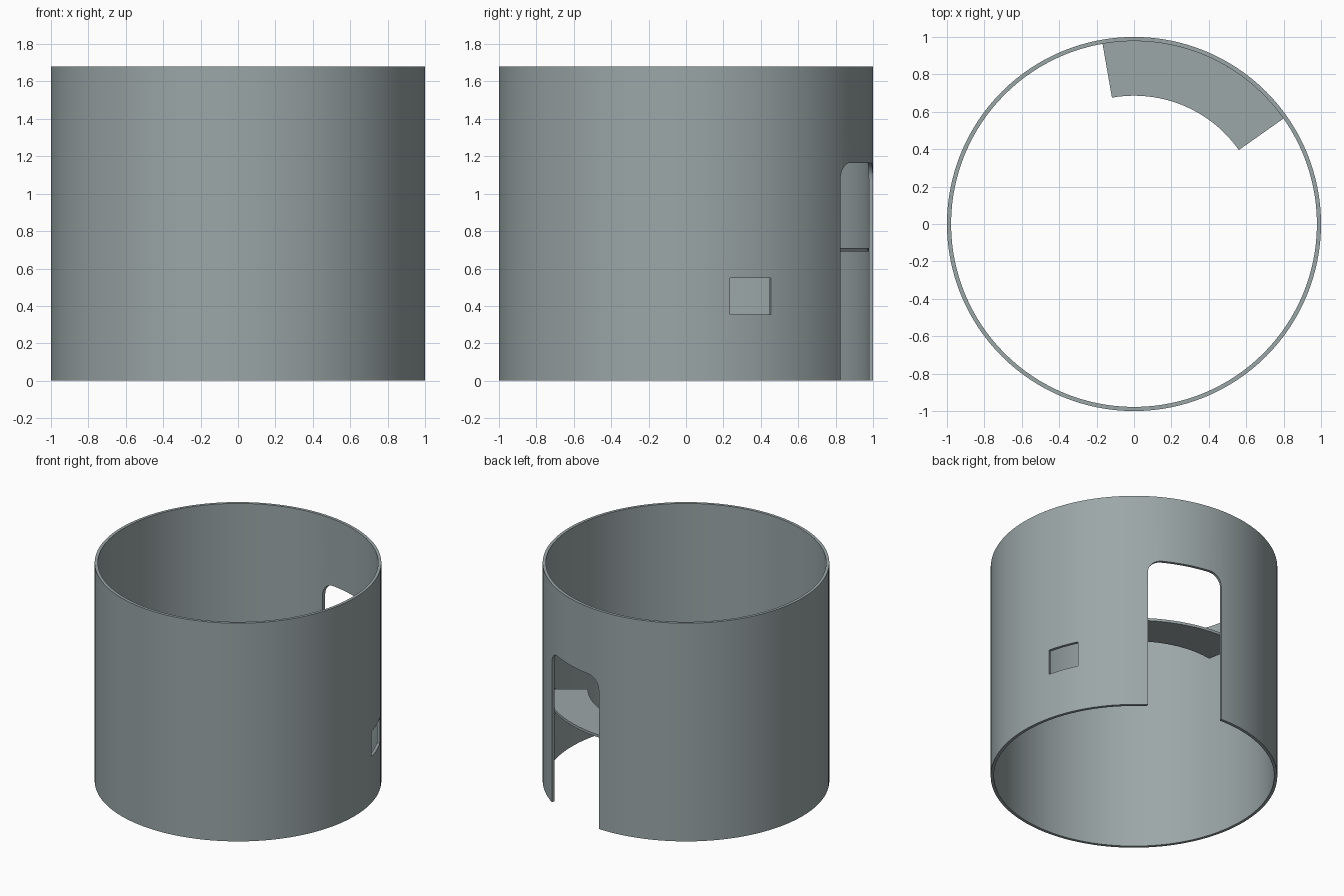
import bpy, bmesh, math
from mathutils import Matrix

if "Cube" in bpy.data.objects:
    bpy.data.objects.remove(bpy.data.objects["Cube"])

grey = bpy.data.materials.new("blue_grey")
grey.diffuse_color = (0.33, 0.385, 0.39, 1)
grey.use_nodes = True
grey.node_tree.nodes["Principled BSDF"].inputs["Base Color"].default_value = grey.diffuse_color

OUTER, INNER, HEIGHT = 1.0, 0.978, 1.68


def make_object(name, bm):
    bmesh.ops.recalc_face_normals(bm, faces=bm.faces)
    mesh = bpy.data.meshes.new(name)
    bm.to_mesh(mesh)
    bm.free()
    mesh.materials.append(grey)
    obj = bpy.data.objects.new(name, mesh)
    bpy.context.collection.objects.link(obj)
    return obj


def ring(name, r0, r1, z0, z1, a0, a1, steps):
    """Rectangular section swept around z, closed when it is a full turn."""
    full = abs(a1 - a0) >= 360
    bm = bmesh.new()
    rows = []
    for i in range(steps if full else steps + 1):
        a = math.radians(a0 + (a1 - a0) * i / steps)
        c, s = math.cos(a), math.sin(a)
        rows.append([bm.verts.new((r * c, r * s, z))
                     for r, z in ((r0, z0), (r1, z0), (r1, z1), (r0, z1))])
    for i in range(steps):
        p, q = rows[i], rows[(i + 1) % len(rows)]
        for k in range(4):
            n = (k + 1) % 4
            bm.faces.new((p[k], p[n], q[n], q[k]))
    if not full:
        bm.faces.new(rows[0])
        bm.faces.new(rows[-1])
    return make_object(name, bm)


def cut(target, profile, angle):
    """Cut a (sideways, height) profile through the wall at an angle."""
    bm = bmesh.new()
    face = bm.faces.new([bm.verts.new((0.8, u, z)) for u, z in profile])
    new = bmesh.ops.extrude_face_region(bm, geom=[face])["geom"]
    bmesh.ops.translate(bm, vec=(0.4, 0, 0),
                        verts=[v for v in new if isinstance(v, bmesh.types.BMVert)])
    bm.transform(Matrix.Rotation(math.radians(angle), 4, 'Z'))
    cutter = make_object("cutter", bm)
    cutter.hide_render = True
    mod = target.modifiers.new("opening", 'BOOLEAN')
    mod.operation, mod.solver, mod.object = 'DIFFERENCE', 'EXACT', cutter
    bpy.context.view_layer.objects.active = target
    bpy.ops.object.modifier_apply(modifier=mod.name)
    bpy.data.objects.remove(cutter)


def smooth(obj):
    bpy.ops.object.select_all(action='DESELECT')
    obj.select_set(True)
    bpy.context.view_layer.objects.active = obj
    bpy.ops.object.shade_smooth_by_angle(angle=math.radians(30))


# Open cylindrical wall
wall = ring("round_wall", INNER, OUTER, 0, HEIGHT, 0, 360, 128)

# Doorway with rounded upper corners, open at the floor
half, top, rad = 0.275, 1.165, 0.095
door = [(-half, -0.1), (half, -0.1)]
for side, start in ((1, 0), (-1, 90)):
    for i in range(9):
        a = math.radians(start + 90 * i / 8)
        door.append((side * (half - rad) + rad * math.cos(a),
                     top - rad + rad * math.sin(a)))
cut(wall, door, 71.55)

# Small rectangular window
w = 0.117
cut(wall, [(-w, 0.355), (w, 0.355), (w, 0.55), (-w, 0.55)], 20.33)
smooth(wall)

# Curved shelf against the inside of the wall, behind the doorway
shelf = ring("curved_shelf", 0.686, INNER, 0.69, 0.71, 35.2, 99.9, 24)
smooth(shelf)
